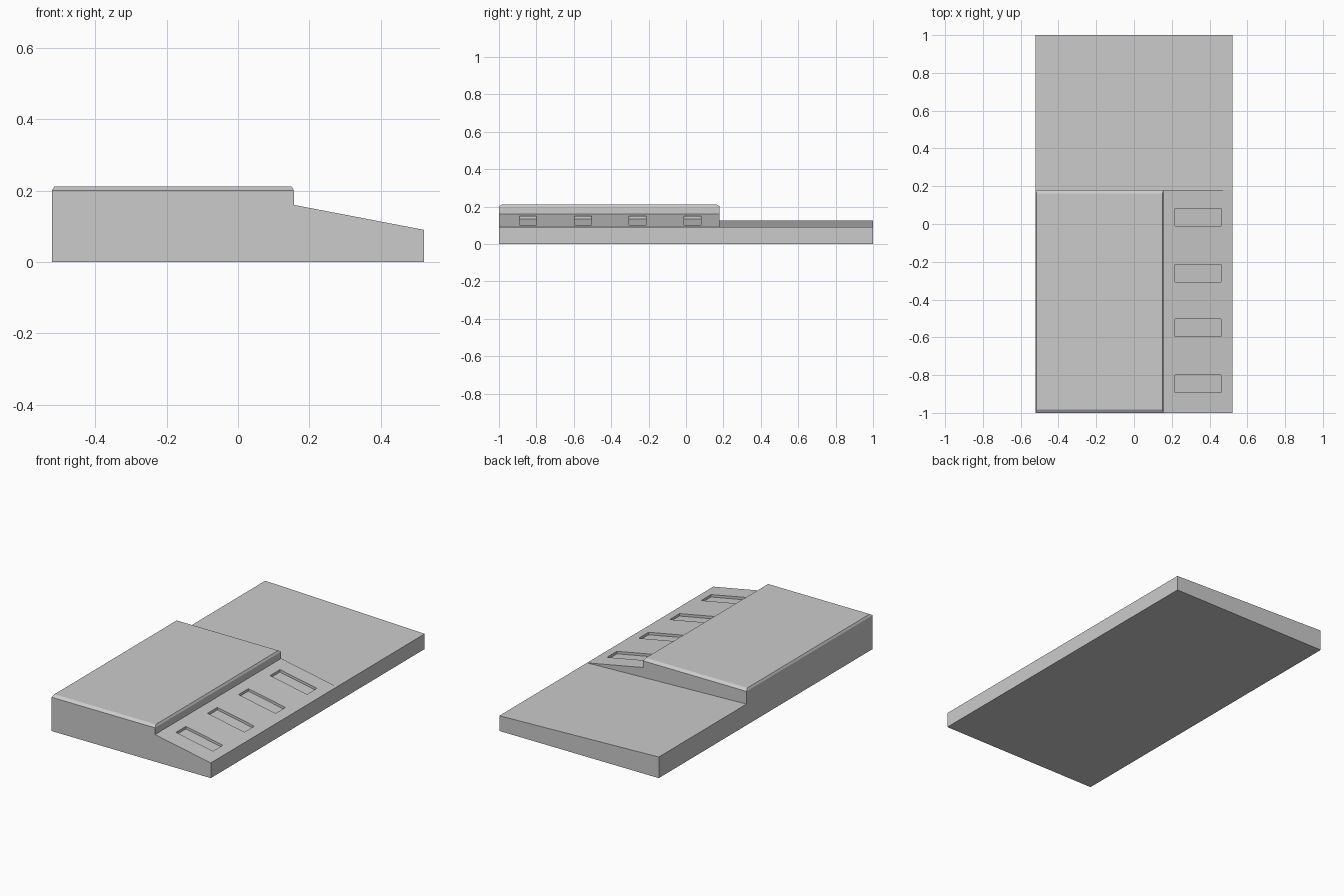
import bpy, bmesh

if "Cube" in bpy.data.objects:
    bpy.data.objects.remove(bpy.data.objects["Cube"])

X, WALL, STEP = 0.522, 0.157, 0.18


def ramp_z(x):
    return 0.09 + (X - x) / (X - WALL) * 0.07


def finish(name, bm):
    bmesh.ops.remove_doubles(bm, verts=bm.verts, dist=1e-5)
    bmesh.ops.recalc_face_normals(bm, faces=bm.faces)
    mesh = bpy.data.meshes.new(name)
    bm.to_mesh(mesh)
    bm.free()
    obj = bpy.data.objects.new(name, mesh)
    bpy.context.collection.objects.link(obj)
    return obj


def face(bm, pts):
    bm.faces.new([bm.verts.new(p) for p in pts])


def section(bm, prof, y):
    face(bm, [(x, y, z) for x, z in prof])


def walls(bm, prof, y0, y1, skip=()):
    for i, (a, b) in enumerate(zip(prof, prof[1:] + prof[:1])):
        if i not in skip:
            face(bm, [(a[0], y0, a[1]), (b[0], y0, b[1]),
                      (b[0], y1, b[1]), (a[0], y1, a[1])])


# Body: low sloping rear deck, tall front block and side ramp
deck = [(-X, 0), (X, 0), (X, 0.09), (-X, 0.125)]
block = [(-X, 0), (X, 0), (X, 0.09), (WALL, 0.16), (WALL, 0.2), (-X, 0.2), (-X, 0.125)]
bm = bmesh.new()
walls(bm, deck, STEP, 1)
section(bm, deck, 1)
walls(bm, block, -1, STEP, skip=(4,))
section(bm, block, -1)
section(bm, block[2:], STEP)

# Chamfered lid of the front block
low = [(-X, -1, 0.2), (WALL, -1, 0.2), (WALL, STEP, 0.2), (-X, STEP, 0.2)]
dx, dy, zt = 0.007, 0.018, 0.212
top = [(-X + dx, -1 + dy, zt), (WALL - dx, -1 + dy, zt),
       (WALL - dx, STEP - dy, zt), (-X + dx, STEP - dy, zt)]
for i in range(4):
    j = (i + 1) % 4
    face(bm, [low[i], low[j], top[j], top[i]])
face(bm, top)
body = finish("body", bm)

# Four shallow pockets cut into the ramp
x0, x1, depth = 0.218, 0.46, 0.015
pocket = [(x0, ramp_z(x0) - depth), (x1, ramp_z(x1) - depth), (x1, 0.3), (x0, 0.3)]
bm = bmesh.new()
for y in (-0.845, -0.55, -0.26, 0.035):
    walls(bm, pocket, y - 0.046, y + 0.046)
    section(bm, pocket, y - 0.046)
    section(bm, pocket, y + 0.046)
cutter = finish("pocket_cutter", bm)
cutter.hide_render = True
cutter.hide_set(True)

mod = body.modifiers.new("pockets", 'BOOLEAN')
mod.operation = 'DIFFERENCE'
mod.solver = 'EXACT'
mod.object = cutter
